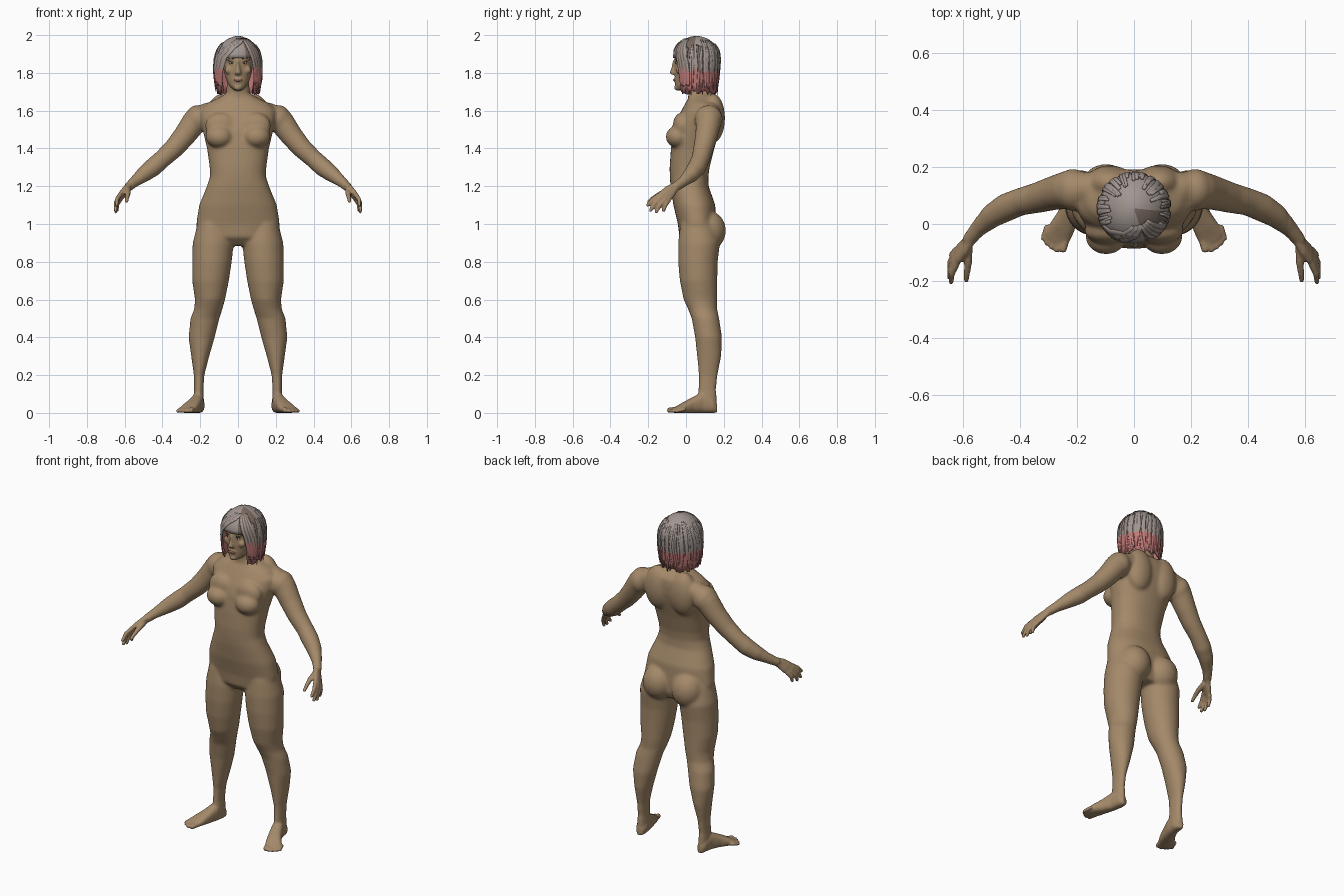
import bpy, bmesh, math, random
from mathutils import Vector as V, Matrix

if "Cube" in bpy.data.objects:
    bpy.data.objects.remove(bpy.data.objects["Cube"])

random.seed(4)

def material(name, rgb):
    m = bpy.data.materials.new(name)
    m.diffuse_color = (*rgb, 1)
    m.use_nodes = True
    m.node_tree.nodes["Principled BSDF"].inputs["Base Color"].default_value = m.diffuse_color
    return m

SKIN = material("skin", (.37, .25, .142))
GREY = material("ash_hair", (.36, .305, .28))
DARK = material("brown_hair", (.19, .14, .115))
PINK = material("pink_hair", (.53, .20, .19))
LIP = material("lips", (.30, .13, .09))
WHITE = material("eye_white", (.55, .50, .45))
IRIS = material("iris", (.05, .035, .025))
BROW = material("brows", (.12, .075, .05))

def loft(bm, rings, n=24, p=1.0):
    """Skin a list of (centre, half axis u, half axis v) rings, capped."""
    f = lambda t: math.copysign(abs(t) ** p, t)
    loops = []
    for c, u, v in rings:
        loops.append([bm.verts.new(c + u * f(math.cos(k * math.tau / n)) + v * f(math.sin(k * math.tau / n)))
                      for k in range(n)])
    faces = [bm.faces.new((a[k], a[(k + 1) % n], b[(k + 1) % n], b[k]))
             for a, b in zip(loops, loops[1:]) for k in range(n)]
    faces += [bm.faces.new(loops[0][::-1]), bm.faces.new(loops[-1])]
    return faces

def stack(bm, rows, p=1.0):
    """Horizontal rings from (z, x0, x1, y0, y1)."""
    loft(bm, [(V(((x0 + x1) / 2, (y0 + y1) / 2, z)), V(((x1 - x0) / 2, 0, 0)), V((0, (y1 - y0) / 2, 0)))
              for z, x0, x1, y0, y1 in rows], 32, p)

def tube(bm, pts, n=16):
    """Round tube through (x, y, z, radius) with ball ends."""
    P = [V(q[:3]) for q in pts]
    rings = []
    for i, q in enumerate(pts):
        t = (P[min(i + 1, len(P) - 1)] - P[max(i - 1, 0)]).normalized()
        u = t.cross(V((.3, 1, .2))).normalized()
        rings.append((P[i], u * q[3], t.cross(u) * q[3]))
    loft(bm, rings, n)
    for q in (pts[0], pts[-1]):
        blob(bm, q[:3], (q[3],) * 3)

def blob(bm, c, r, tilt=0):
    m = Matrix.Translation(c) @ Matrix.Rotation(tilt, 4, 'Y') @ Matrix.Diagonal((*r, 1))
    bmesh.ops.create_uvsphere(bm, u_segments=20, v_segments=14, radius=1, matrix=m)

def finish(bm, name, *mats):
    bmesh.ops.recalc_face_normals(bm, faces=bm.faces)
    me = bpy.data.meshes.new(name)
    bm.to_mesh(me)
    bm.free()
    for m in mats:
        me.materials.append(m)
    me.polygons.foreach_set("use_smooth", [True] * len(me.polygons))
    ob = bpy.data.objects.new(name, me)
    bpy.context.collection.objects.link(ob)
    return ob

# ---- body: overlapping forms, mirrored and fused ----
bm = bmesh.new()
# torso and neck
torso = [(.885, .09, .01, .14), (.93, .18, -.035, .16), (1.0, .222, -.043, .16), (1.1, .206, -.067, .155),
         (1.2, .165, -.082, .12), (1.25, .148, -.086, .118), (1.3, .15, -.087, .125), (1.4, .164, -.08, .15),
         (1.5, .188, -.066, .18), (1.55, .20, -.05, .19), (1.6, .205, -.025, .192), (1.64, .165, -.003, .187),
         (1.665, .11, .012, .165), (1.69, .064, .012, .135), (1.76, .056, .012, .13)]
stack(bm, [(z, -h, h, a, b) for z, h, a, b in torso], .88)
# head
head = [(1.708, .022, -.045, .01), (1.73, .045, -.057, .05), (1.76, .061, -.058, .09), (1.8, .073, -.06, .13),
        (1.85, .080, -.061, .152), (1.9, .083, -.058, .157), (1.94, .074, -.042, .145),
        (1.968, .052, -.015, .115), (1.98, .02, .03, .07)]
stack(bm, [(z, -h, h, a, b) for z, h, a, b in head], .93)
# nose, brow ridge, cheek, chin and lips
loft(bm, [(V((0, y, z)), V((w, 0, 0)), V((0, .016, 0))) for z, y, w in
          ((1.87, -.053, .009), (1.83, -.061, .010), (1.803, -.070, .016), (1.79, -.062, .015))])
blob(bm, (.035, -.047, 1.876), (.032, .013, .010))
blob(bm, (.046, -.034, 1.815), (.026, .018, .022))
blob(bm, (0, -.046, 1.722), (.022, .016, .016))
blob(bm, (0, -.054, 1.762), (.024, .012, .014))
# breast, shoulder blade, deltoid, chest muscle, buttock
blob(bm, (.098, -.042, 1.462), (.074, .066, .060))
blob(bm, (.09, -.025, 1.52), (.085, .045, .07))
blob(bm, (.085, .145, 1.56), (.085, .062, .13))
blob(bm, (.215, .12, 1.555), (.066, .075, .075))
blob(bm, (.098, .118, .965), (.095, .094, .105))
# leg
stack(bm, [(1.0, .05, .215, -.03, .15), (.9, .022, .24, -.042, .18), (.8, .033, .243, -.042, .168),
           (.7, .048, .243, -.033, .166), (.6, .068, .228, -.013, .166), (.55, .082, .232, .01, .165),
           (.5, .098, .252, .03, .176), (.4, .123, .262, .048, .191), (.3, .152, .248, .058, .187),
           (.2, .178, .234, .067, .168), (.12, .183, .233, .065, .16), (.05, .18, .236, .06, .163)])
# foot and toes
side = V((.94, .33, 0))
loft(bm, [(V((x, y, h / 2)), side * w, V((0, 0, h / 2))) for x, y, w, h in
          ((.202, .162, .018, .05), (.206, .135, .031, .08), (.214, .08, .034, .105), (.232, .03, .038, .08),
           (.254, -.015, .045, .055), (.27, -.045, .047, .036), (.276, -.065, .038, .026))], p=.8)
for x, y, r in ((.25, -.087, .0145), (.272, -.09, .011), (.29, -.08, .0105), (.306, -.067, .010), (.319, -.05, .0095)):
    tube(bm, [(x - .012, y + .04, .018, r), (x, y, r, r)])
# arm
tube(bm, [(.16, .125, 1.585, .058), (.232, .12, 1.54, .068), (.285, .108, 1.465, .060), (.34, .092, 1.40, .054),
          (.40, .078, 1.345, .049), (.45, .058, 1.30, .050), (.50, .028, 1.262, .043), (.545, -.015, 1.225, .030),
          (.578, -.053, 1.198, .024)], 24)
# palm
across, flat = V((.05, -.85, .5)), V((.85, .3, .35))
loft(bm, [(V(c), across * a, flat * b) for c, a, b in
          (((.568, -.042, 1.208), .024, .019), ((.592, -.078, 1.183), .033, .018),
           ((.612, -.1, 1.158), .039, .017), ((.628, -.118, 1.138), .038, .013))], p=.85)
# fingers and thumb
for base, tip in (((.624, -.14, 1.155), (.643, -.203, 1.10)), ((.631, -.128, 1.145), (.648, -.188, 1.072)),
                  ((.632, -.11, 1.132), (.647, -.157, 1.065)), ((.626, -.092, 1.125), (.640, -.118, 1.072))):
    mid = (V(base) + V(tip)) / 2 + V((.007, -.003, .004))
    tube(bm, [(*base, .0125), (*mid, .0115), (*tip, .0095)])
tube(bm, [(.585, -.085, 1.178, .018), (.583, -.135, 1.16, .014), (.587, -.17, 1.14, .0115), (.590, -.197, 1.12, .0095)])

body = finish(bm, "body", SKIN)
bpy.context.view_layer.objects.active = body
body.select_set(True)
mir = body.modifiers.new("mirror", 'MIRROR')
mir.use_mirror_merge = False
fuse = body.modifiers.new("fuse", 'REMESH')
fuse.mode, fuse.voxel_size, fuse.use_smooth_shade = 'VOXEL', .006, True
for name in ("mirror", "fuse"):
    bpy.ops.object.modifier_apply(modifier=name)
# blend the large forms strongly, the face, hands and feet lightly
large = body.vertex_groups.new(name="large_forms")
large.add([v.index for v in body.data.vertices if abs(v.co.x) < .55 and .11 < v.co.z < 1.69], 1, 'REPLACE')
for group, steps in (("large_forms", 28), ("", 3)):
    s = body.modifiers.new("soften", 'SMOOTH')
    s.factor, s.iterations, s.vertex_group = .5, steps, group

# ---- face details ----
def detail(name, mat, c, r, tilt=0, pair=True):
    bm = bmesh.new()
    for sx in ((1, -1) if pair else (1,)):
        blob(bm, (c[0] * sx, c[1], c[2]), r, tilt * sx)
    finish(bm, name, mat)

detail("eyes", WHITE, (.033, -.050, 1.852), (.014, .007, .006))
detail("irises", IRIS, (.033, -.0545, 1.852), (.006, .004, .0058))
detail("upper_lashes", IRIS, (.034, -.0525, 1.859), (.016, .006, .002))
detail("eyebrows", BROW, (.036, -.056, 1.878), (.020, .005, .003), -.12)
detail("mouth", LIP, (0, -.062, 1.762), (.022, .006, .007), 0, False)

# ---- hair ----
WIDTH = [(1.66, .106, .105), (1.70, .112, .108), (1.76, .124, .116), (1.82, .127, .121), (1.88, .123, .125),
         (1.92, .112, .119), (1.955, .088, .096), (1.98, .055, .062), (1.993, .022, .026), (1.996, .004, .004)]

def hair_point(deg, z, out=0.0):
    """Point on the bob at an angle from the face towards +x."""
    for (z0, x0, y0), (z1, x1, y1) in zip(WIDTH, WIDTH[1:]):
        if z <= z1 or z1 == WIDTH[-1][0]:
            t = max(0, min(1, (z - z0) / (z1 - z0)))
            break
    a = math.radians(deg)
    p = V(((x0 + t * (x1 - x0)) * math.sin(a), .055 - (y0 + t * (y1 - y0)) * math.cos(a), z))
    return p + (p - V((0, .055, 1.84))).normalized() * out

def paint(faces, tone):
    for f in faces:
        f.material_index = 2 if f.calc_center_median().z < 1.82 else tone

# cap with ragged hem and open face
bm = bmesh.new()
N = 72
levels = [1.695, 1.73, 1.76, 1.79, 1.82, 1.85, 1.88, 1.90, 1.92, 1.94, 1.955, 1.97, 1.98, 1.988, 1.993, 1.996]
hem = [random.uniform(-.012, .012) for _ in range(N)]
grid = [[bm.verts.new(hair_point(k * 360 / N, z + (hem[k] if i == 0 else 0))) for k in range(N)]
        for i, z in enumerate(levels)]
for i in range(len(levels) - 1):
    for k in range(N):
        deg = min(k + .5, N - k - .5) * 360 / N
        if i < 6 and deg < 46:
            continue
        j = (k + 1) % N
        f = bm.faces.new((grid[i][k], grid[i][j], grid[i + 1][j], grid[i + 1][k]))
        paint([f], 1 if 4 <= k <= 16 and i > 5 else 0)
bm.faces.new(grid[-1])
bmesh.ops.delete(bm, geom=[v for v in bm.verts if not v.link_faces], context='VERTS')
cap = finish(bm, "hair_cap", GREY, DARK, PINK)
wall = cap.modifiers.new("wall", 'SOLIDIFY')
wall.thickness, wall.offset = .008, -1

# locks
bm = bmesh.new()
def lock(path, width, tone):
    P = []
    for (a0, z0), (a1, z1) in zip(path, path[1:]):
        P += [hair_point(a0 + (a1 - a0) * s / 4, z0 + (z1 - z0) * s / 4, .002) for s in range(4)]
    P.append(hair_point(*path[-1], .006))
    rings = []
    for i, p in enumerate(P):
        t = (P[min(i + 1, len(P) - 1)] - P[max(i - 1, 0)]).normalized()
        nrm = (p - V((0, .055, 1.84))).normalized()
        u = t.cross(nrm).normalized()
        taper = math.sin(math.pi * (.12 + .83 * i / (len(P) - 1))) ** .6
        rings.append((p, u * width * taper, u.cross(t) * .004 * taper))
    paint(loft(bm, rings, 8), tone)

for i in range(9):    # fringe swept to each side of the parting
    d = i * 3.5
    lock([(25 - d, 1.978), (-12 - d, 1.935), (-33 - d, 1.885), (-44 - d * .8, 1.80), (-46 - d * .8, 1.70 + random.uniform(0, .05))],
         .013, 1 if i % 4 == 3 else 0)
for i in range(7):
    d = i * 4
    lock([(25 + d, 1.978), (32 + d, 1.93), (40 + d, 1.87), (45 + d, 1.79), (45 + d, 1.69 + random.uniform(0, .05))],
         .012, 1 if i % 2 else 0)
for i in range(34):   # hanging locks around the sides and back
    a = 62 + i * 236 / 33 + random.uniform(-3, 3)
    lock([(a, random.uniform(1.93, 1.975)), (a + random.uniform(-6, 6), 1.84), (a + random.uniform(-5, 5), random.uniform(1.685, 1.72))],
         random.uniform(.007, .013), 1 if random.random() < .12 else 0)
finish(bm, "hair_locks", GREY, DARK, PINK)
